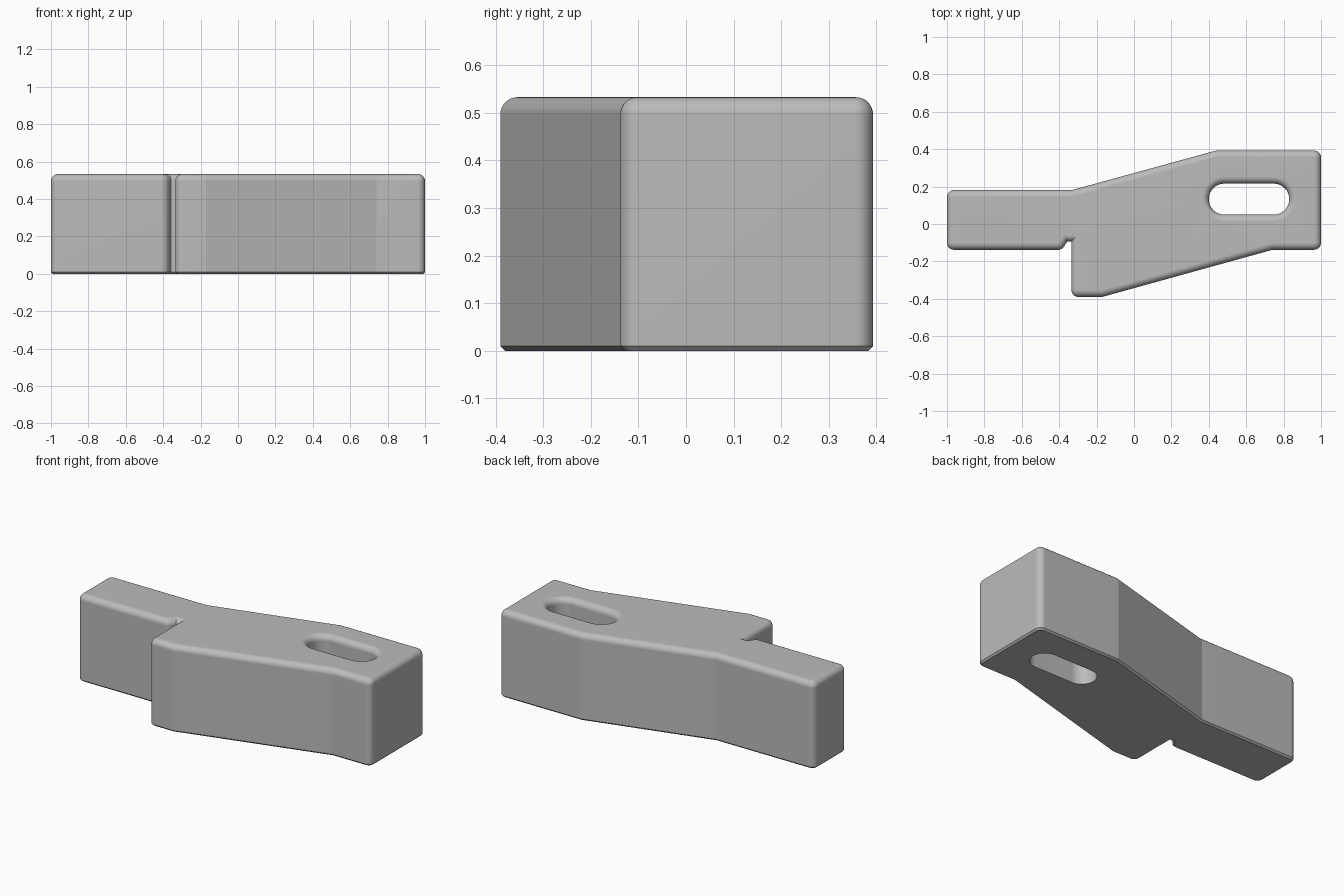
import bpy, bmesh, math
from mathutils import Vector

cube = bpy.data.objects.get("Cube")
if cube:
    bpy.data.objects.remove(cube, do_unlink=True)

HEIGHT, FILLET, CHAMFER, STEPS = 0.533, 0.036, 0.01, 8

grey = bpy.data.materials.new("plain grey")
grey.use_nodes = True
GREY = (0.5, 0.5, 0.5, 1)
grey.diffuse_color = GREY
grey.node_tree.nodes["Principled BSDF"].inputs["Base Color"].default_value = GREY

# Outline corners, counter-clockwise: x, y, corner radius
OUTLINE = [(-1, -0.138, 0.038), (-0.385, -0.138, 0.038), (-0.357, -0.094, 0),
           (-0.335, -0.094, 0), (-0.335, -0.39, 0.038), (-0.17, -0.39, 0),
           (0.74, -0.138, 0), (1, -0.138, 0.038), (1, 0.393, 0.038),
           (0.44, 0.393, 0), (-0.33, 0.182, 0), (-1, 0.182, 0.038)]


def outline_ring(inset):
    """Body outline moved inwards, with rounded corners."""
    ring = []
    for i, (x, y, r) in enumerate(OUTLINE):
        p = Vector((x, y))
        a = (p - Vector(OUTLINE[i - 1][:2])).normalized()
        b = (Vector(OUTLINE[(i + 1) % len(OUTLINE)][:2]) - p).normalized()
        na, nb = Vector((a.y, -a.x)), Vector((b.y, -b.x))
        miter = (na + nb) / (1 + na.dot(nb))
        if r == 0:
            ring.append(p - miter * inset)
            continue
        start = math.atan2(na.y, na.x)
        turn = math.atan2(a.cross(b), a.dot(b))
        for k in range(STEPS + 1):
            t = start + turn * k / STEPS
            ring.append(p - miter * r + Vector((math.cos(t), math.sin(t))) * (r - inset))
    return ring


def slot_ring(flare):
    """Long hole with round ends, widened by the flare."""
    ring = []
    for side, start in ((1, -math.pi / 2), (-1, math.pi / 2)):
        for k in range(2 * STEPS + 1):
            t = start + math.pi * k / (2 * STEPS)
            ring.append(Vector((0.615 + side * 0.132, 0.133))
                        + Vector((math.cos(t), math.sin(t))) * (0.083 + flare))
    return ring


def loft(bm, layers, flip):
    """Skin stacked rings; return the edges of the lowest and highest ring."""
    rows = [[bm.verts.new((p.x, p.y, z)) for p in ring] for ring, z in layers]
    n = len(rows[0])
    for low, high in zip(rows, rows[1:]):
        for i in range(n):
            j = (i + 1) % n
            quad = [low[i], low[j], high[j], high[i]]
            bm.faces.new(quad[::-1] if flip else quad)
    return [[bm.edges.get((row[i], row[(i + 1) % n])) for i in range(n)]
            for row in (rows[0], rows[-1])]


# Rounded upper edge as (inset, z) steps
rounding = []
for k in range(STEPS + 1):
    t = math.pi / 2 * k / STEPS
    rounding.append((FILLET * (1 - math.cos(t)), HEIGHT - FILLET * (1 - math.sin(t))))

# Body walls, slot walls, then flat top and bottom
bm = bmesh.new()
outer = loft(bm, [(outline_ring(d), z) for d, z in [(CHAMFER, 0), (0, CHAMFER)] + rounding], False)
inner = loft(bm, [(slot_ring(d), z) for d, z in [(0, 0)] + rounding], True)
for out_edges, in_edges, up in zip(outer, inner, (-1, 1)):
    bmesh.ops.triangle_fill(bm, edges=out_edges + in_edges, use_beauty=True,
                            normal=(0, 0, up))
bmesh.ops.recalc_face_normals(bm, faces=bm.faces)
mesh = bpy.data.meshes.new("clamp_body")
bm.to_mesh(mesh)
bm.free()
mesh.materials.append(grey)
body = bpy.data.objects.new("clamp_body", mesh)
bpy.context.collection.objects.link(body)

# Smooth fillets, crisp bends, flat large faces
bpy.ops.object.select_all(action="DESELECT")
body.select_set(True)
bpy.context.view_layer.objects.active = body
bpy.ops.object.shade_smooth_by_angle(angle=math.radians(13))
weighted = body.modifiers.new("flat faces", "WEIGHTED_NORMAL")
weighted.keep_sharp = True
